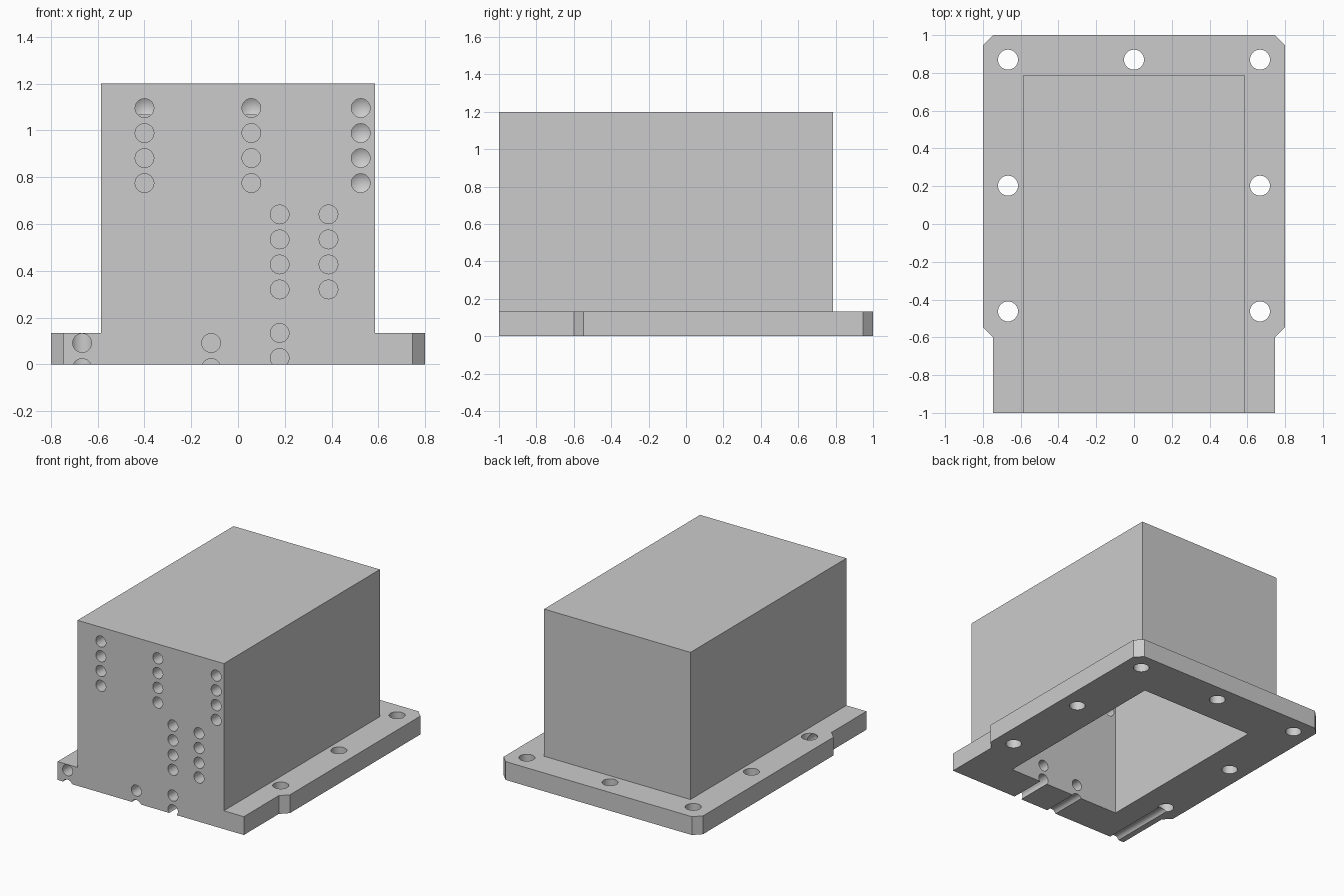
import bpy, bmesh
from mathutils import Matrix, Vector

if "Cube" in bpy.data.objects:
    bpy.data.objects.remove(bpy.data.objects["Cube"], do_unlink=True)

grey = bpy.data.materials.new("light_grey")
grey.use_nodes = True
grey.diffuse_color = (0.6, 0.6, 0.6, 1)
grey.node_tree.nodes["Principled BSDF"].inputs["Base Color"].default_value = (0.6, 0.6, 0.6, 1)


def finish(name, bm):
    bmesh.ops.recalc_face_normals(bm, faces=bm.faces)
    mesh = bpy.data.meshes.new(name)
    bm.to_mesh(mesh)
    bm.free()
    mesh.materials.append(grey)
    obj = bpy.data.objects.new(name, mesh)
    bpy.context.collection.objects.link(obj)
    return obj


def box(name, lo, hi):
    lo, hi = Vector(lo), Vector(hi)
    bm = bmesh.new()
    size = Matrix.Diagonal(hi - lo).to_4x4()
    bmesh.ops.create_cube(bm, size=1, matrix=Matrix.Translation((lo + hi) / 2) @ size)
    return finish(name, bm)


def lathe_pin(bm, profile, origin, axis, segments=32):
    """Add a round pin: profile of (radius, distance) along the axis."""
    turn = Vector((0, 0, 1)).rotation_difference(Vector(axis)).to_matrix().to_4x4()
    for (r1, d1), (r2, d2) in zip(profile, profile[1:]):
        first, last = d1 == profile[0][1], d2 == profile[-1][1]
        place = Matrix.Translation(origin) @ turn @ Matrix.Translation((0, 0, (d1 + d2) / 2))
        made = bmesh.ops.create_cone(bm, cap_ends=True, segments=segments, radius1=r1,
                                     radius2=r2, depth=d2 - d1, matrix=place)
        faces = {f for v in made["verts"] for f in v.link_faces}
        caps = [f for f in faces if len(f.verts) > 4]
        caps.sort(key=lambda f: (f.calc_center_median() - Vector(origin)).length)
        # drop the caps where two sections meet
        if not first:
            bmesh.ops.delete(bm, geom=[caps[0]], context="FACES_ONLY")
        if not last:
            bmesh.ops.delete(bm, geom=[caps[-1]], context="FACES_ONLY")


def boolean(target, tool, operation):
    mod = target.modifiers.new(operation.lower(), "BOOLEAN")
    mod.operation = operation
    mod.solver = "EXACT"
    mod.object = tool
    bpy.context.view_layer.objects.active = target
    bpy.ops.object.modifier_apply(modifier=mod.name)
    bpy.data.objects.remove(tool, do_unlink=True)


# Mounting flange: chamfered outline, narrower at the front
half = [(0.747, -1), (0.747, -0.6), (0.8, -0.547), (0.8, 0.947), (0.747, 1)]
outline = half + [(-x, y) for x, y in reversed(half)]
bm = bmesh.new()
face = bm.faces.new([bm.verts.new((x, y, 0)) for x, y in outline])
top = bmesh.ops.extrude_face_region(bm, geom=[face])["geom"]
bmesh.ops.translate(bm, vec=(0, 0, 0.133),
                    verts=[v for v in top if isinstance(v, bmesh.types.BMVert)])
cover = finish("cover_housing", bm)

# Raised body, hollow from below
boolean(cover, box("body", (-0.587, -1, 0), (0.587, 0.787, 1.2)), "UNION")
boolean(cover, box("cavity", (-0.453, -0.733, -0.2), (0.453, 0.653, 1.067)), "DIFFERENCE")

# Bolt holes through the flange
bm = bmesh.new()
for x, y in [(s * 0.667, y) for s in (-1, 1) for y in (0.87, 0.203, -0.463)] + [(0, 0.87)]:
    lathe_pin(bm, [(0.053, -0.1), (0.053, 0.3)], (x, y, 0), (0, 0, 1))
boolean(cover, finish("bolt_holes", bm), "DIFFERENCE")

# Drilled port columns in the front: x, highest z, count
columns = [(-0.4, 1.096, 4), (0.057, 1.096, 4), (0.525, 1.096, 4),
           (0.178, 0.641, 4), (0.387, 0.641, 4), (0.178, 0.134, 2),
           (-0.667, 0.091, 2), (-0.115, 0.091, 2)]
bm = bmesh.new()
for x, z, count in columns:
    for i in range(count):
        lathe_pin(bm, [(0.04, -0.1), (0.04, 0.51), (0, 0.534)],
                  (x, -1, z - 0.107 * i), (0, 1, 0))
bmesh.ops.remove_doubles(bm, verts=bm.verts, dist=0.0005)
boolean(cover, finish("port_holes", bm), "DIFFERENCE")

# Smooth bores, sharp edges
bpy.ops.object.select_all(action="DESELECT")
cover.select_set(True)
bpy.context.view_layer.objects.active = cover
bpy.ops.object.shade_smooth_by_angle(angle=0.5)
